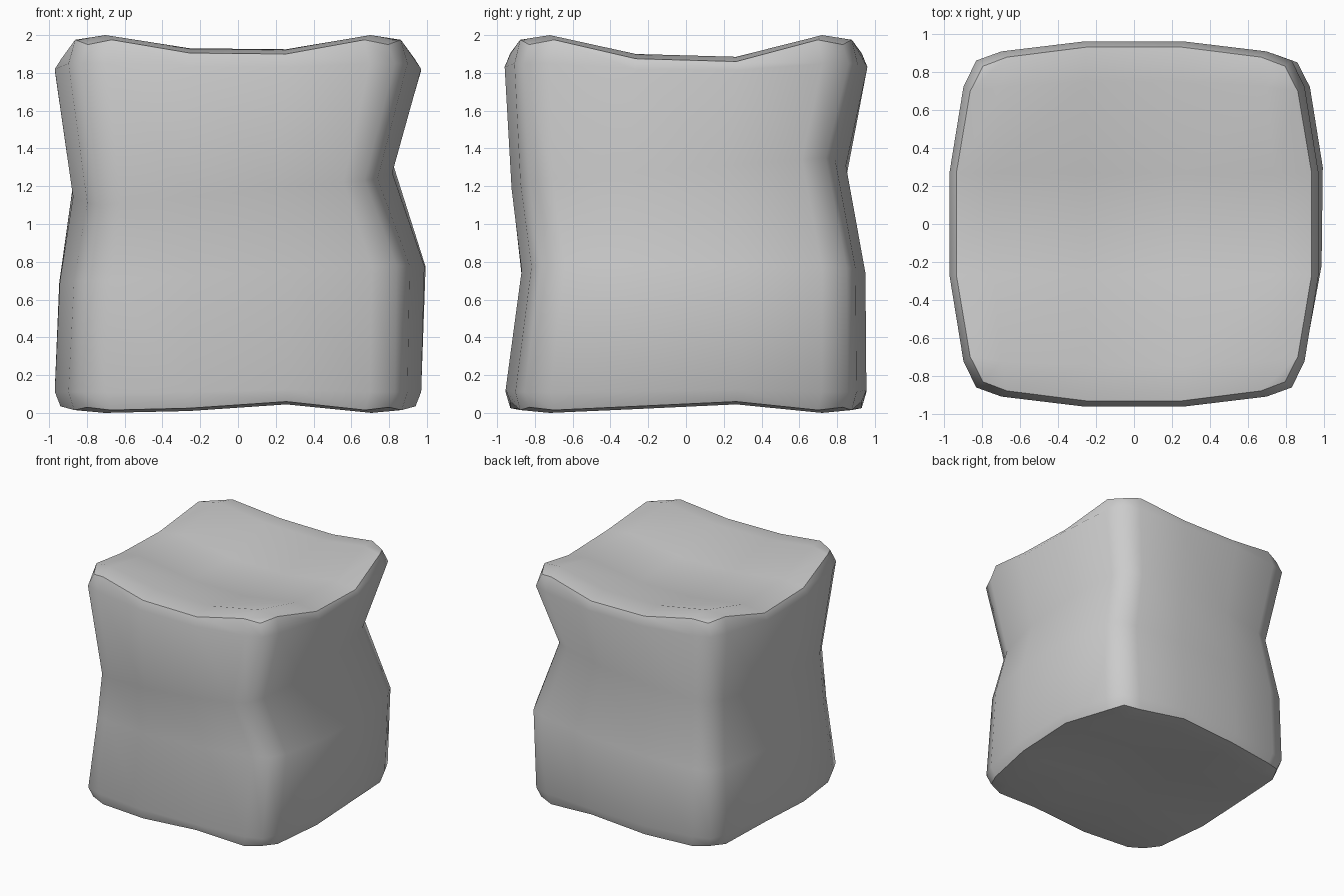
import bpy, bmesh, math

if "Cube" in bpy.data.objects:
    bpy.data.objects.remove(bpy.data.objects["Cube"])

# Grid steps along each cube axis
STEP = [-1, -0.84, -0.32, 0.32, 0.84, 1]

# Bottom and top rounding, shared by all four corner columns (x size, y size, z)
LOW = [(0.80, 0.83, 0.03), (0.83, 0.855, 0.11)]
HIGH = [(0.83, 0.86, 1.85), (0.795, 0.83, 1.95)]

# The two dented middle points of each corner column
MIDDLE = {
    (-1, -1): [(-0.80, -0.77, 0.70), (-0.73, -0.81, 1.10)],
    (1, -1): [(0.84, -0.77, 0.78), (0.67, -0.83, 1.23)],
    (1, 1): [(0.86, 0.85, 0.77), (0.69, 0.74, 1.35)],
    (-1, 1): [(-0.81, 0.85, 0.68), (-0.74, 0.76, 1.23)],
}


def column(sx, sy):
    ends = lambda rows: [(sx * x, sy * y, z) for x, y, z in rows]
    return ends(LOW) + MIDDLE[(sx, sy)] + ends(HIGH)


COLUMNS = {key: column(*key) for key in MIDDLE}

# Outward bulge and hollow of top and bottom, per grid step
BULGE = [0, 0.48, 1, 1, 0.48, 0]
TOP_X = [0.025, 0, 0.07, 0.075, 0, 0.025]
TOP_Y = [0.025, 0, 0.10, 0.115, 0, 0.025]
BOT_X = [0.015, 0, 0.01, 0.045, 0, 0.015]
BOT_Y = [0.015, 0, 0.02, 0.045, 0, 0.015]


def shape(i, j, k):
    u, v = STEP[i], STEP[j]
    p = [0, 0, 0]
    # Blend the four corner columns
    for (sx, sy), col in COLUMNS.items():
        w = (1 + sx * u) * (1 + sy * v) / 4
        for a in range(3):
            p[a] += w * col[k][a]
    # Swell the sides
    p[0] += math.copysign(0.14 * BULGE[j] * abs(u) ** 4, u)
    p[1] += math.copysign(0.10 * BULGE[i] * abs(v) ** 4, v)
    # Hollow the top and bottom
    top, bottom = TOP_X[i] + TOP_Y[j], BOT_X[i] + BOT_Y[j]
    if k == 5:
        p[2] = 2 - top
    elif k == 4:
        p[2] -= 0.4 * max(0, top - 0.05)
    elif k == 0:
        p[2] = bottom
    elif k == 1:
        p[2] += 0.4 * max(0, bottom - 0.03)
    return p


# Dented block
bm = bmesh.new()
bmesh.ops.create_cube(bm, size=2)
bmesh.ops.subdivide_edges(bm, edges=bm.edges[:], cuts=4, use_grid_fill=True)
for vert in bm.verts:
    vert.co = shape(*[round((c + 1) / 0.4) for c in vert.co])
bmesh.ops.recalc_face_normals(bm, faces=bm.faces[:])
mesh = bpy.data.meshes.new("stone_block")
bm.to_mesh(mesh)
bm.free()
block = bpy.data.objects.new("stone_block", mesh)
bpy.context.collection.objects.link(block)
bpy.context.view_layer.objects.active = block
block.select_set(True)
bpy.ops.object.shade_smooth_by_angle(angle=math.radians(45))
